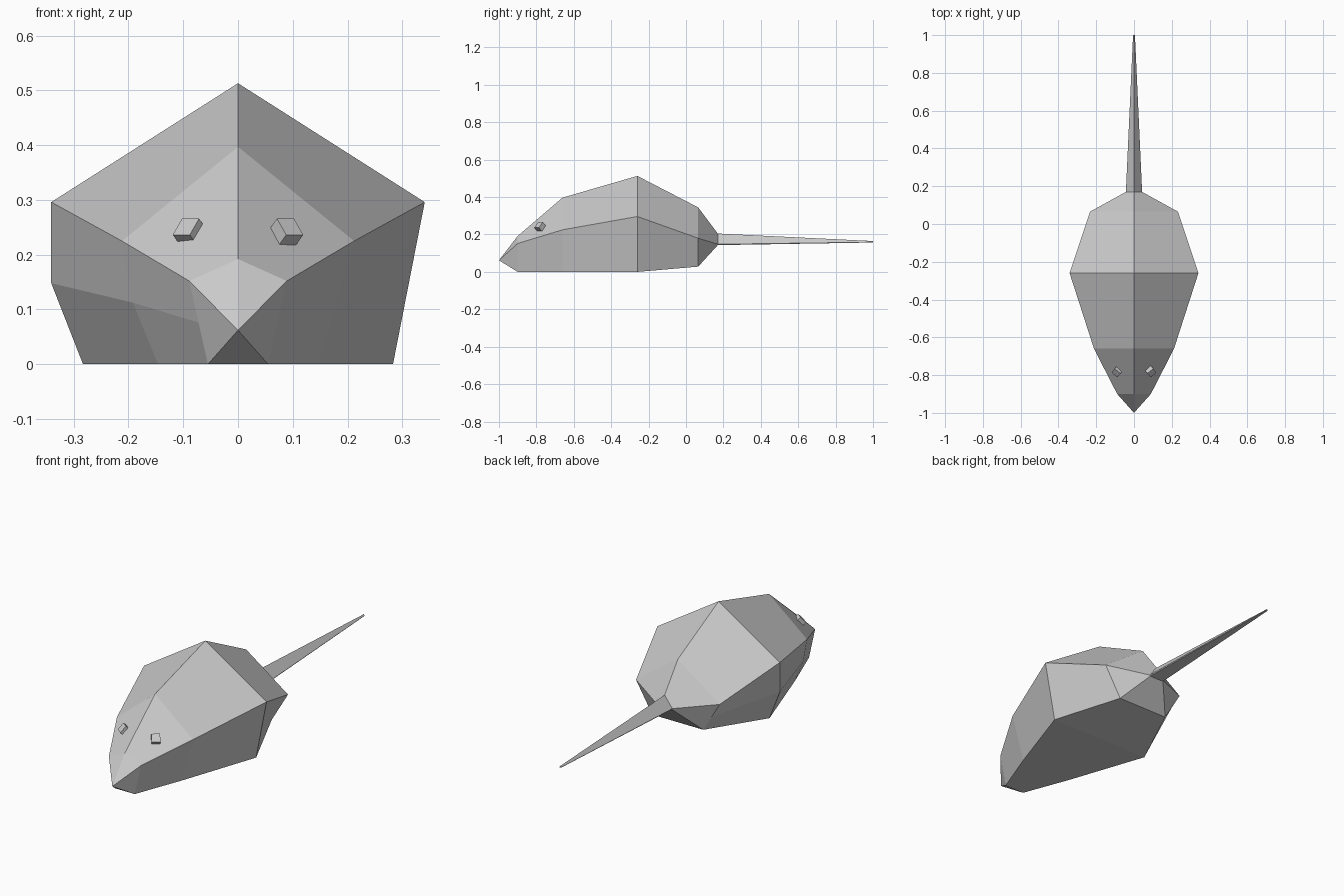
import bpy, bmesh
from mathutils import Vector

if "Cube" in bpy.data.objects:
    bpy.data.objects.remove(bpy.data.objects["Cube"])


def make_object(name, bm):
    bmesh.ops.recalc_face_normals(bm, faces=bm.faces)
    mesh = bpy.data.meshes.new(name)
    bm.to_mesh(mesh)
    bm.free()
    obj = bpy.data.objects.new(name, mesh)
    bpy.context.collection.objects.link(obj)
    return obj


def loft(bm, rings):
    loops = [[bm.verts.new(p) for p in ring] for ring in rings]
    for a, b in zip(loops, loops[1:]):
        n = len(a)
        for i in range(n):
            j = (i + 1) % n
            bm.faces.new((a[i], a[j], b[j], b[i]))
    return loops


def section(y, top, side_x, side_z, base_x, base_z, left_bulge=0.0):
    # Ridged cross-section; the left flank has an extra, pushed-out point
    mid = (-(side_x + base_x) / 2 - left_bulge, y, (side_z + base_z) / 2)
    return [(0, y, top), (side_x, y, side_z), (base_x, y, base_z),
            (-base_x, y, base_z), mid, (-side_x, y, side_z)]


tail_root = section(0.17, 0.205, 0.043, 0.148, 0.040, 0.143)

# Body, with pointed nose
bm = bmesh.new()
rings = loft(bm, [
    section(-0.90, 0.192, 0.089, 0.152, 0.055, 0.0),
    section(-0.66, 0.397, 0.212, 0.225, 0.146, 0.0, 0.013),
    section(-0.26, 0.513, 0.341, 0.296, 0.283, 0.0, 0.029),
    section(0.065, 0.345, 0.233, 0.180, 0.142, 0.028),
    tail_root,
])
tip = bm.verts.new((0, -1, 0.062))
first = rings[0]
for i in range(len(first)):
    bm.faces.new((first[i], first[(i + 1) % len(first)], tip))
make_object("body", bm)

# Tail
bm = bmesh.new()
rings = loft(bm, [tail_root, section(1.0, 0.165, 0.005, 0.159, 0.004, 0.157)])
bm.faces.new(rings[-1])
make_object("tail", bm)

# Eyes, small blocks set flush against the sloping head
for side, name in ((1, "right_eye"), (-1, "left_eye")):
    bm = bmesh.new()
    bmesh.ops.create_cube(bm, size=1)
    obj = make_object(name, bm)
    obj.scale = (0.04, 0.04, 0.03)
    obj.location = (0.088 * side, -0.78, 0.241)
    obj.rotation_euler = Vector((0.7 * side, -0.86, 1)).to_track_quat('Z', 'Y').to_euler()
